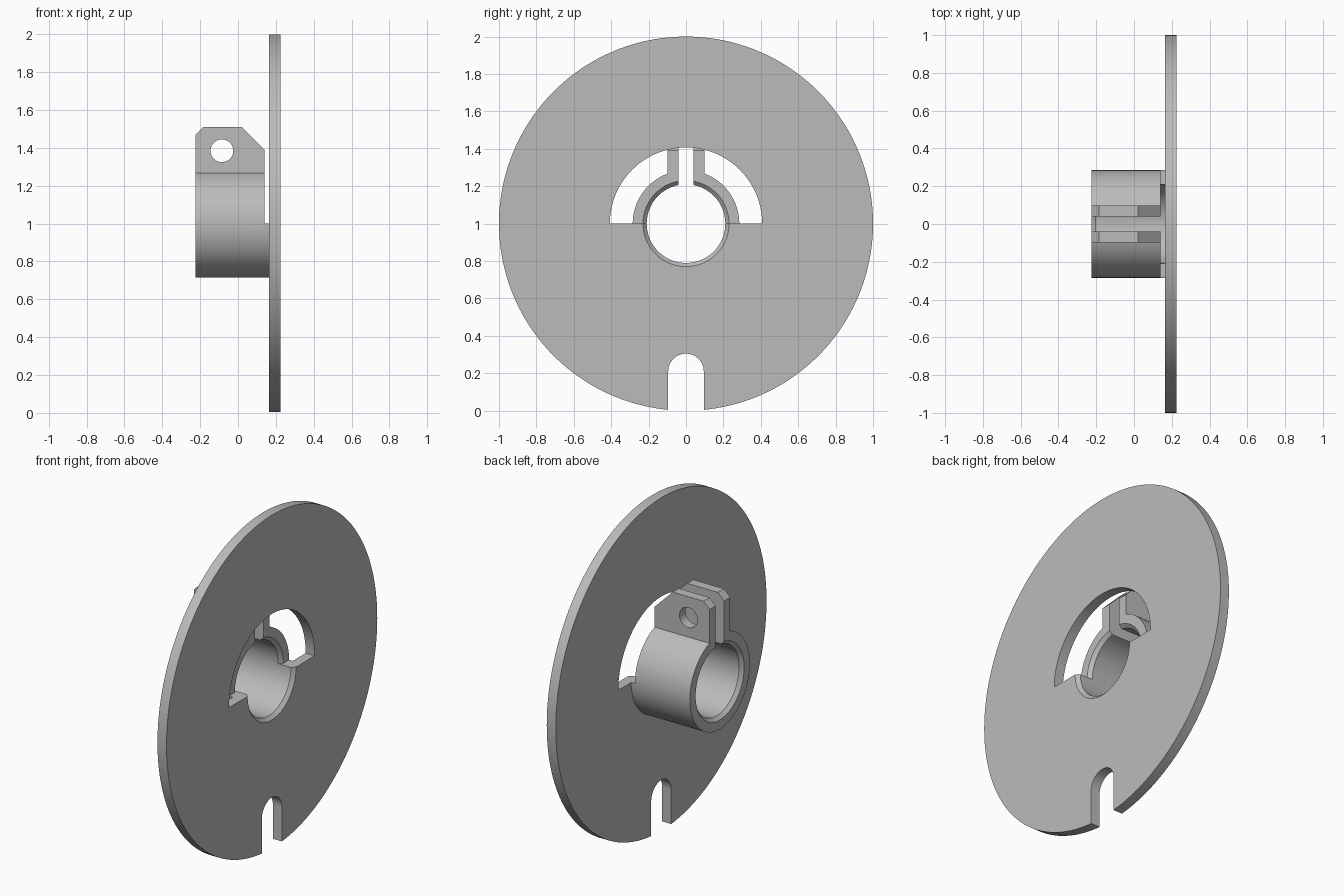
import bpy
import bmesh
from math import pi, sin, cos
from mathutils import Vector

cube = bpy.data.objects.get("Cube")
if cube:
    bpy.data.objects.remove(cube)

CENTRE = 1.0                       # height of the shaft axis
BACK, FACE = 0.165, 0.225          # the two sides of the disc
HUB_END, STEP = -0.225, 0.14       # free end of the hub, end of its clamping half
BORE, BEVEL = 0.21, 0.02

steel = bpy.data.materials.new("plain grey")
steel.use_nodes = True
grey = (0.5, 0.5, 0.5, 1)
steel.diffuse_color = grey
steel.node_tree.nodes["Principled BSDF"].inputs["Base Color"].default_value = grey


def arc(radius, start=0, end=2 * pi, steps=128, z=CENTRE):
    """Points (y, z) along an arc; a full turn leaves out the repeated point."""
    count = steps if end - start > 6 else steps + 1
    angles = [start + (end - start) * i / steps for i in range(count)]
    return [(radius * cos(a), z + radius * sin(a)) for a in angles]


def loft(name, first, second, axis="x"):
    """Solid between two outlines, each given as (position on axis, points)."""
    bm = bmesh.new()
    rings = []
    for pos, points in (first, second):
        place = (lambda u, v: (pos, u, v)) if axis == "x" else (lambda u, v: (u, pos, v))
        rings.append([bm.verts.new(Vector(place(u, v))) for u, v in points])
    a, b = rings
    bm.faces.new(a)
    bm.faces.new(b)
    for i in range(len(a)):
        j = (i + 1) % len(a)
        bm.faces.new((a[i], a[j], b[j], b[i]))
    bmesh.ops.recalc_face_normals(bm, faces=bm.faces)
    mesh = bpy.data.meshes.new(name)
    bm.to_mesh(mesh)
    bm.free()
    mesh.materials.append(steel)
    ob = bpy.data.objects.new(name, mesh)
    bpy.context.collection.objects.link(ob)
    return ob


def prism(name, points, start, end, axis="x"):
    return loft(name, (start, points), (end, points), axis)


def combine(target, tool, operation="DIFFERENCE"):
    """Apply a boolean and discard the tool."""
    mod = target.modifiers.new("boolean", "BOOLEAN")
    mod.operation, mod.solver, mod.object = operation, "EXACT", tool
    graph = bpy.context.evaluated_depsgraph_get()
    mesh = bpy.data.meshes.new_from_object(target.evaluated_get(graph))
    target.modifiers.clear()
    target.data = mesh
    bpy.data.objects.remove(tool)


def box(y, low, high):
    return [(-y, low), (y, low), (y, high), (-y, high)]


def half(radius):
    return arc(radius, 0, pi, 64)


# Disc with keyhole notch, half-round window and bore
disc = prism("disc", arc(1.0, steps=192), BACK, FACE)
notch = arc(0.095, 0, pi, 32, z=0.21) + [(-0.095, -0.1), (0.095, -0.1)]
combine(disc, prism("notch_cutter", notch, 0, 0.5))
combine(disc, prism("window_cutter", half(0.407), 0, 0.5))
combine(disc, prism("bore_cutter", arc(BORE), 0, 0.5))
combine(disc, loft("bevel_cutter", (FACE - BEVEL, arc(BORE)),
                   (FACE + BEVEL, arc(BORE + 2 * BEVEL))))

# Clamping hub: collar, with the clamp ears added on top
hub = prism("clamp_hub", arc(0.285), HUB_END, BACK)
ear = [(HUB_END, 1.1), (HUB_END, 1.47), (-0.185, 1.51), (0.02, 1.51),
       (STEP, 1.39), (STEP, 1.1)]
combine(hub, prism("ears", ear, -0.098, 0.098, "y"), "UNION")

# Clearance behind the window, then bore and its bevelled ends
combine(hub, prism("step_cutter", box(0.5, CENTRE, 2), STEP, 0.5))
combine(hub, prism("bore_cutter", arc(BORE), -0.5, 0.5))
combine(hub, loft("end_bevel_cutter", (HUB_END + BEVEL, arc(BORE)),
                  (HUB_END - BEVEL, arc(BORE + 2 * BEVEL))))
combine(hub, loft("step_bevel_cutter", (STEP - BEVEL, half(BORE)),
                  (STEP + BEVEL, half(BORE + 2 * BEVEL))))

# Clamping slit and the cross hole for the screw
combine(hub, prism("slit_cutter", box(0.04, CENTRE, 2), -0.5, 0.5))
hole = [(u - 0.085, v) for u, v in arc(0.06, steps=48, z=1.385)]
combine(hub, prism("screw_cutter", hole, -0.5, 0.5, "y"))

# Smooth the round walls, keep the machined edges crisp
for ob in (disc, hub):
    bpy.ops.object.select_all(action="DESELECT")
    ob.select_set(True)
    bpy.context.view_layer.objects.active = ob
    bpy.ops.object.shade_smooth_by_angle(angle=pi / 6)
